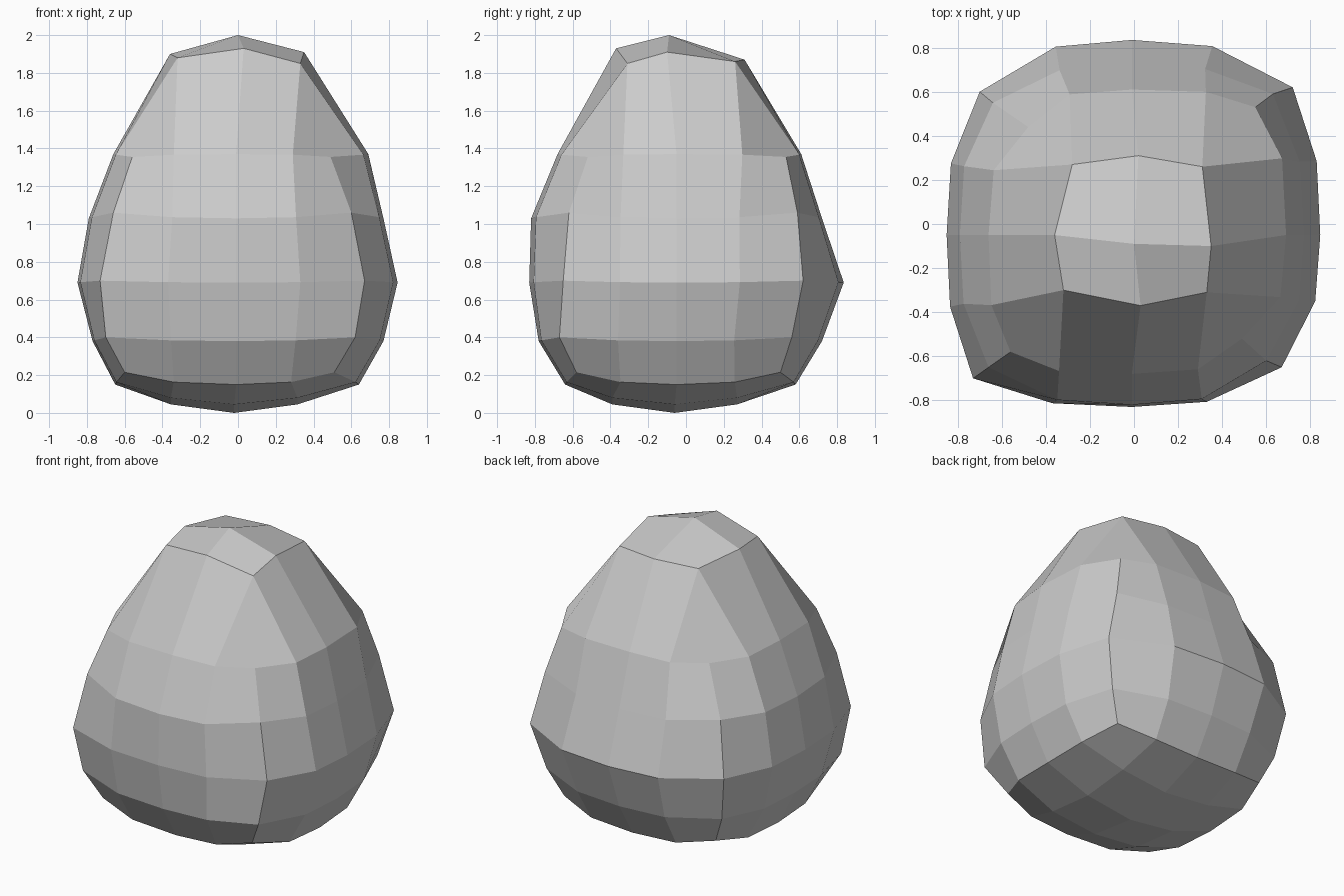
import bpy, bmesh
from mathutils import Vector

if "Cube" in bpy.data.objects:
    bpy.data.objects.remove(bpy.data.objects["Cube"])

# Cross-sections, bottom to top: four corners (front left, front right, back right,
# back left), side extents (front, right, back, left), mid z, corner z, column spread
RINGS = [
    ([(-.60, -.57), (.51, -.58), (.55, .50), (-.57, .50)], (-.64, .64, .58, -.65), .15, .215, .56),
    ([(-.70, -.64), (.62, -.67), (.64, .56), (-.65, .55)], (-.78, .77, .72, -.77), .38, .40, .50),
    ([(-.73, -.70), (.67, -.65), (.72, .62), (-.70, .60)], (-.83, .845, .835, -.85), .69, .70, .50),
    ([(-.66, -.65), (.60, -.62), (.63, .59), (-.64, .55)], (-.82, .77, .72, -.79), 1.03, 1.06, .52),
    ([(-.56, -.58), (.49, -.52), (.55, .53), (-.48, .44)], (-.68, .69, .61, -.66), 1.37, 1.355, .60),
]
# Inner points of the crown, front row to back row
CROWN = [(-.32, -.30, 1.88), (.03, -.37, 1.93), (.33, -.31, 1.85),
         (-.36, -.05, 1.90), (0, -.09, 2.0), (.35, -.10, 1.91),
         (-.28, .27, 1.87), (.02, .31, 1.87), (.31, .26, 1.86)]
# Inner points of the base
BASE = [(-.02 + .335 * i, -.06 + .33 * j, (0, .045, .08)[abs(i) + abs(j)])
        for j in (-1, 0, 1) for i in (-1, 0, 1)]

bm = bmesh.new()


def make_ring(corners, extents, z_mid, z_corner, spread):
    """Sixteen points round a rounded square, four per side."""
    points = []
    for s in range(4):
        n = (s + 1) % 2                     # axis the side faces along
        a, b = corners[s], corners[(s + 1) % 4]
        mid = Vector((0, 0, z_mid))
        mid[n] = extents[s]
        mid[1 - n] = -.01 if n else -.05

        def quarter(c):
            p = mid.copy()
            p[n] += (c[n] - mid[n]) * .13
            p[1 - n] += (c[1 - n] - mid[1 - n]) * spread
            p.z += (z_corner - z_mid) * .2
            return p
        points += [Vector((*a, z_corner)), quarter(a), mid, quarter(b)]
    return [bm.verts.new(p) for p in points]


def make_cap(ring, inner):
    """Close a ring with a 4 x 4 grid."""
    inside = [bm.verts.new(p) for p in inner]

    def at(i, j):
        if j == 0:
            return ring[i]
        if i == 4:
            return ring[4 + j]
        if j == 4:
            return ring[12 - i]
        if i == 0:
            return ring[16 - j]
        return inside[(j - 1) * 3 + i - 1]
    for i in range(4):
        for j in range(4):
            bm.faces.new((at(i, j), at(i + 1, j), at(i + 1, j + 1), at(i, j + 1)))


# Side walls
rings = [make_ring(*r) for r in RINGS]
for lo, hi in zip(rings, rings[1:]):
    for k in range(16):
        m = (k + 1) % 16
        bm.faces.new((lo[k], lo[m], hi[m], hi[k]))

# Base and crown
make_cap(rings[0], BASE)
make_cap(rings[-1], CROWN)
bmesh.ops.recalc_face_normals(bm, faces=bm.faces)

mesh = bpy.data.meshes.new("boulder")
bm.to_mesh(mesh)
bm.free()
boulder = bpy.data.objects.new("boulder", mesh)
bpy.context.collection.objects.link(boulder)
